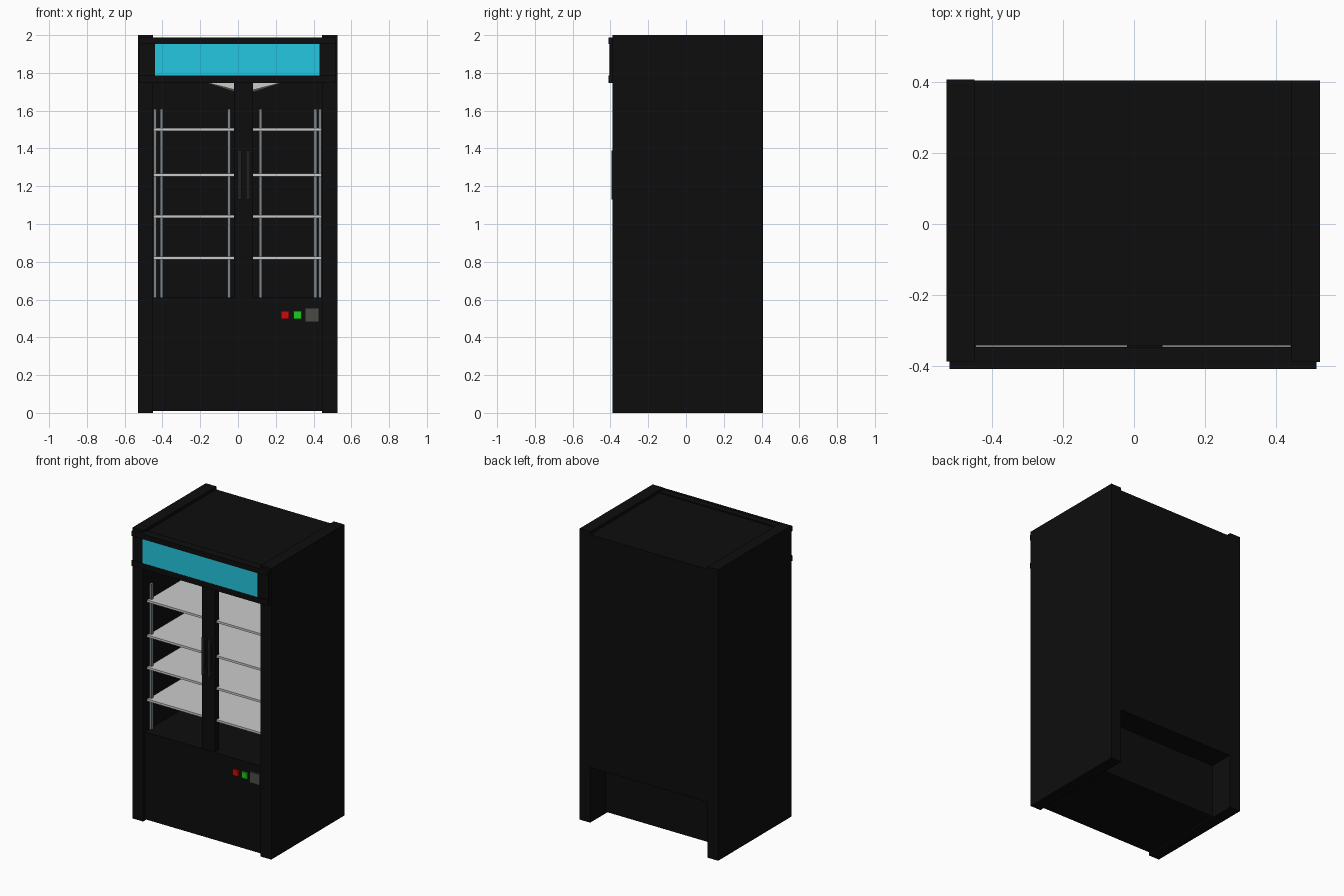
import bpy, bmesh
from mathutils import Vector

if "Cube" in bpy.data.objects:
    bpy.data.objects.remove(bpy.data.objects["Cube"])


def material(name, rgb):
    m = bpy.data.materials.new(name)
    m.diffuse_color = (*rgb, 1)
    m.use_nodes = True
    m.node_tree.nodes["Principled BSDF"].inputs["Base Color"].default_value = m.diffuse_color
    return m


BLACK = material("black", (0.004, 0.004, 0.004))
CHARCOAL = material("charcoal", (0.015, 0.015, 0.015))
CYAN = material("cyan", (0.017, 0.57, 0.75))
RED = material("red", (0.6, 0.003, 0.003))
GREEN = material("green", (0.01, 0.6, 0.01))
DIM = material("dim_grey", (0.07, 0.07, 0.06))
STEEL = material("steel", (0.2, 0.23, 0.25))


def finish(name, bm, mat):
    bmesh.ops.recalc_face_normals(bm, faces=bm.faces)
    me = bpy.data.meshes.new(name)
    bm.to_mesh(me)
    bm.free()
    ob = bpy.data.objects.new(name, me)
    bpy.context.collection.objects.link(ob)
    if mat:
        me.materials.append(mat)
    return ob


def box(name, x, y, z, mat=None):
    """Box from (min, max) ranges."""
    bm = bmesh.new()
    bmesh.ops.create_cube(bm, size=1)
    for v in bm.verts:
        v.co = Vector([r[0] + (c + 0.5) * (r[1] - r[0]) for r, c in zip((x, y, z), v.co)])
    return finish(name, bm, mat)


def prism(name, profile, y0, y1, mat=None):
    """Extrude an x-z profile along y."""
    bm = bmesh.new()
    face = bm.faces.new([bm.verts.new((x, y0, z)) for x, z in profile])
    ext = bmesh.ops.extrude_face_region(bm, geom=[face])
    moved = [g for g in ext["geom"] if isinstance(g, bmesh.types.BMVert)]
    bmesh.ops.translate(bm, verts=moved, vec=(0, y1 - y0, 0))
    return finish(name, bm, mat)


# Cabinet shell: full-height sides, roof and back set between them
box("left_side_panel", (-0.53, -0.45), (-0.388, 0.408), (0, 2), BLACK)
box("right_side_panel", (0.445, 0.526), (-0.39, 0.405), (0, 2), BLACK)
box("roof", (-0.45, 0.445), (-0.343, 0.405), (1.94, 1.98), BLACK)
box("back_wall", (-0.45, 0.445), (0.37, 0.405), (0.38, 1.94), BLACK)

# Lower housing, side profile with the open machine recess at the back
bm = bmesh.new()
side = [(-0.37, 0.01), (0.235, 0.01), (0.235, 0.38), (0.37, 0.38), (0.37, 0.61), (-0.37, 0.61)]
face = bm.faces.new([bm.verts.new((-0.45, y, z)) for y, z in side])
ext = bmesh.ops.extrude_face_region(bm, geom=[face])
bmesh.ops.translate(bm, vec=(0.895, 0, 0),
                    verts=[g for g in ext["geom"] if isinstance(g, bmesh.types.BMVert)])
finish("lower_housing", bm, BLACK)

# Illuminated header with frame rails
box("header_box", (-0.522, 0.515), (-0.402, -0.349), (1.75, 1.985), BLACK)
box("header_light_panel", (-0.44, 0.432), (-0.407, -0.40), (1.785, 1.952), CYAN)
for label, z in (("bottom", (1.747, 1.785)), ("top", (1.952, 1.987))):
    box("header_rail_" + label, (-0.522, 0.515), (-0.41, -0.39), z, BLACK)

# Door mullion and handles
box("door_mullion", (-0.02, 0.08), (-0.365, -0.32), (0.61, 1.75), BLACK)
for label, x in (("left", -0.002), ("right", 0.043)):
    box("door_handle_" + label, (x, x + 0.021), (-0.395, -0.38), (1.13, 1.39), CHARCOAL)
    for i, z in enumerate((1.14, 1.36)):
        box(f"handle_mount_{label}_{i}", (x, x + 0.021), (-0.385, -0.36), (z, z + 0.02), CHARCOAL)

# Shelves with a front rail
for i, z in enumerate((0.82, 1.04, 1.26, 1.50)):
    box(f"shelf_{i}", (-0.448, 0.443), (-0.33, 0.33), (z - 0.006, z + 0.004))
    box(f"shelf_rail_{i}", (-0.448, 0.443), (-0.347, -0.328), (z - 0.008, z + 0.007))

# Shelf uprights: a front pair, and a rear row
for i, (x, y) in enumerate(((-0.44, -0.31), (0.434, -0.31), (-0.404, 0.34),
                            (-0.047, 0.34), (0.119, 0.34), (0.409, 0.34))):
    box(f"shelf_upright_{i}", (x - 0.008, x + 0.008), (y - 0.01, y + 0.01), (0.61, 1.61), STEEL)

# V-shaped ceiling lamp
prism("ceiling_lamp", [(-0.16, 1.75), (0.033, 1.70), (0.226, 1.75)], -0.25, 0.25)
prism("ceiling_lamp_trim", [(-0.17, 1.748), (0.033, 1.682), (0.236, 1.748), (0.226, 1.75),
                            (0.033, 1.70), (-0.16, 1.75)], -0.25, 0.25, DIM)
box("lamp_mount", (-0.02, 0.08), (-0.25, 0.25), (1.75, 1.94), BLACK)

# Control buttons
for name, x, z, h, mat in (("red_button", 0.248, 0.518, 0.021, RED),
                           ("green_button", 0.314, 0.518, 0.021, GREEN),
                           ("control_dial", 0.393, 0.518, 0.037, DIM)):
    box(name, (x - h, x + h), (-0.382, -0.369), (z - h, z + h), mat)
